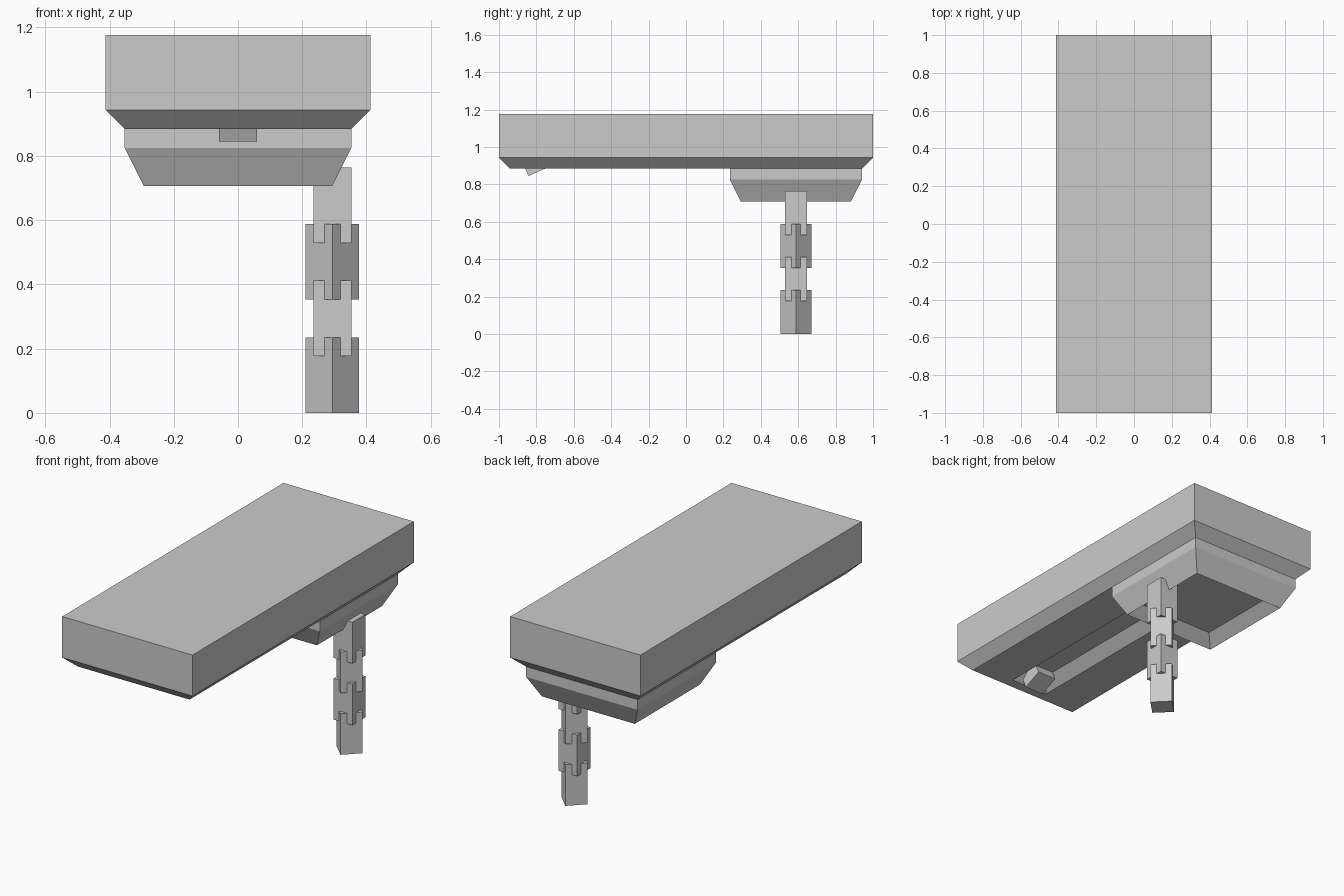
import bpy, bmesh, math

if "Cube" in bpy.data.objects:
    bpy.data.objects.remove(bpy.data.objects["Cube"])

U = 0.0588  # base unit of the blocky design


def finish(name, bm):
    bmesh.ops.recalc_face_normals(bm, faces=bm.faces)
    me = bpy.data.meshes.new(name)
    bm.to_mesh(me)
    bm.free()
    ob = bpy.data.objects.new(name, me)
    bpy.context.collection.objects.link(ob)
    return ob


def stacked_rings(name, rings, cap_start=True, cap_end=True):
    """Rectangular rings (half_x, y_min, y_max, z) joined into a body."""
    bm = bmesh.new()
    loops = [[bm.verts.new(p) for p in
              ((-hx, y0, z), (hx, y0, z), (hx, y1, z), (-hx, y1, z))]
             for hx, y0, y1, z in rings]
    for a, b in zip(loops, loops[1:]):
        for i in range(4):
            j = (i + 1) % 4
            bm.faces.new((a[i], a[j], b[j], b[i]))
    if cap_start:
        bm.faces.new(loops[0])
    if cap_end:
        bm.faces.new(loops[-1])
    return finish(name, bm)


def box(name, size, loc, rot=(0, 0, 0)):
    bm = bmesh.new()
    bmesh.ops.create_cube(bm, size=1)
    bmesh.ops.scale(bm, vec=size, verts=bm.verts)
    ob = finish(name, bm)
    ob.location, ob.rotation_euler = loc, rot
    return ob


# Top slab with chamfered underside
slab = stacked_rings("top_slab", [
    (0.412, -1, 1, 1.177),
    (0.412, -1, 1, 0.943),
    (0.353, -0.941, 0.941, 0.884)])

# Long groove with sloped sides in the underside of the slab
cutter = stacked_rings("groove_cutter", [
    (2 * U + 0.02, -0.902, 0.255, 0.864),
    (U, -0.823, 0.176, 0.884 + U)])
cutter.hide_render = True
cutter.hide_set(True)
cut = slab.modifiers.new("groove", 'BOOLEAN')
cut.operation = 'DIFFERENCE'
cut.solver = 'EXACT'
cut.object = cutter

# Tapered block under the back half, with a sloped recess in its bottom
stacked_rings("rear_block", [
    (0.353, 0.235, 0.941, 0.884),
    (0.353, 0.235, 0.941, 0.825),
    (0.294, 0.294, 0.882, 0.707),
    (0.235, 0.353, 0.823, 0.766)], cap_start=False)

# Tilted catch at the front of the groove
box("front_catch", (2 * U, 2 * U, 2 * U), (0, -0.8125, 0.922), (math.radians(24), 0, 0))

# Hanging chain of overlapping links, every other one turned 45 degrees
for i in range(4):
    box(f"chain_link_{i + 1}", (2 * U, 2 * U, 4 * U),
        (0.294, 0.588, 2 * U + i * 3 * U),
        (0, 0, math.radians(45) if i % 2 == 0 else 0))
